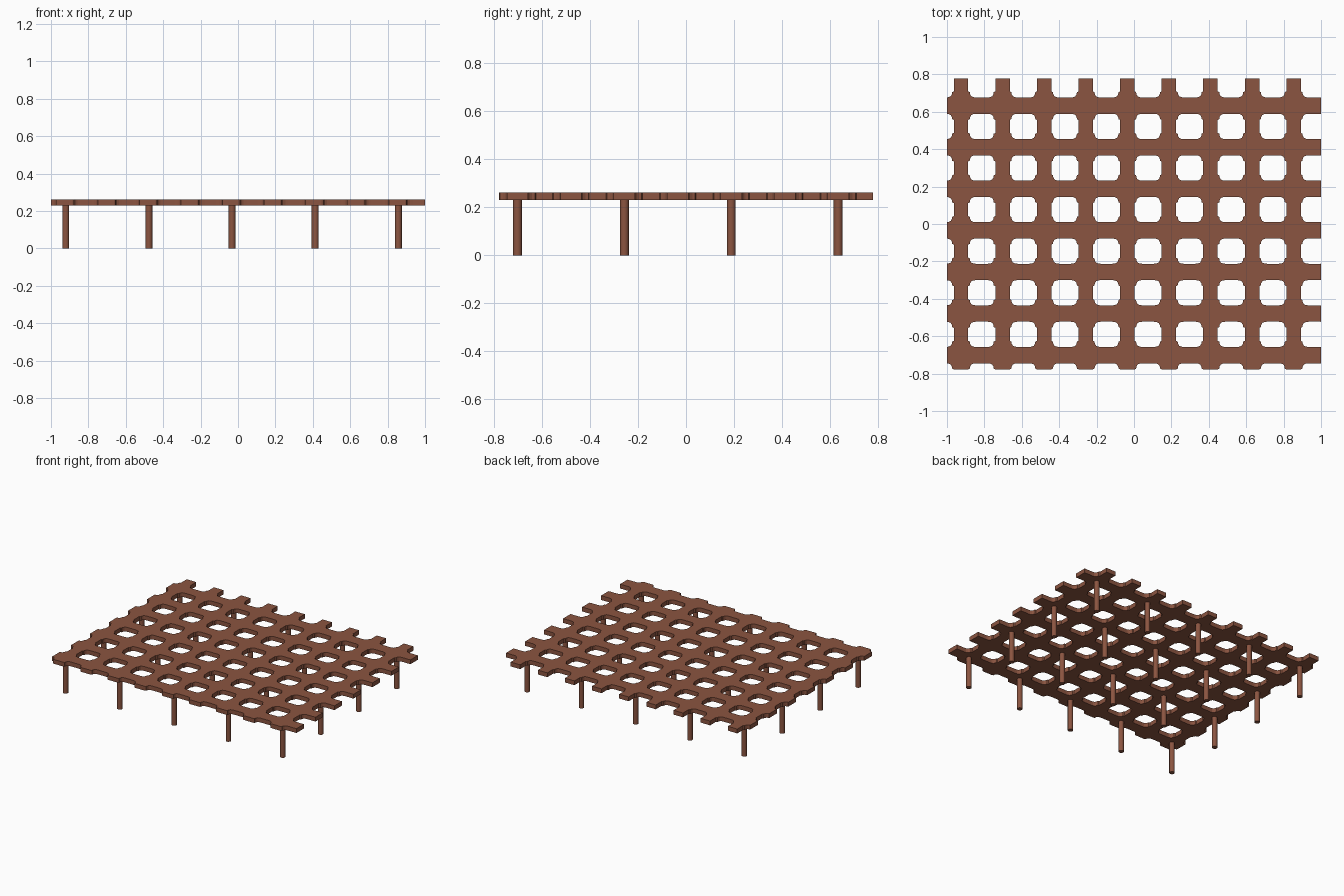
import bpy, bmesh

if "Cube" in bpy.data.objects:
    bpy.data.objects.remove(bpy.data.objects["Cube"])

P = 0.2223                 # grid pitch
X0, Y0 = -0.925, -0.701    # first crossing
Z0, Z1 = 0.23, 0.262       # slab bottom and top

wood = bpy.data.materials.new("brown wood")
wood.diffuse_color = (0.26, 0.09, 0.052, 1)
wood.use_nodes = True
wood.node_tree.nodes["Principled BSDF"].inputs["Base Color"].default_value = wood.diffuse_color


def make(name, bm):
    bmesh.ops.recalc_face_normals(bm, faces=bm.faces)
    me = bpy.data.meshes.new(name)
    bm.to_mesh(me)
    bm.free()
    me.materials.append(wood)
    ob = bpy.data.objects.new(name, me)
    bpy.context.collection.objects.link(ob)
    return ob


def prism(bm, pts, z0, z1):
    lo = [bm.verts.new((x, y, z0)) for x, y in pts]
    hi = [bm.verts.new((x, y, z1)) for x, y in pts]
    bm.faces.new(lo[::-1])
    bm.faces.new(hi)
    n = len(pts)
    for i in range(n):
        j = (i + 1) % n
        bm.faces.new((lo[i], lo[j], hi[j], hi[i]))


# Lattice top: flat slab
bm = bmesh.new()
prism(bm, [(-1, -0.777), (1, -0.777), (1, 0.777), (-1, 0.777)], Z0, Z1)
top = make("lattice_top", bm)

# Rounded hole with small steps by the crossings; rim holes make open notches
q = [(0.0725, 0.035), (0.064, 0.039), (0.062, 0.051), (0.056, 0.061),
     (0.045, 0.066), (0.03, 0.0675)]
hole = (q + [(-x, y) for x, y in q[::-1]] + [(-x, -y) for x, y in q]
        + [(x, -y) for x, y in q[::-1]])
bm = bmesh.new()
for i in range(10):
    for j in range(8):
        cx, cy = X0 + (i - 0.5) * P, Y0 + (j - 0.5) * P
        prism(bm, [(cx + x, cy + y) for x, y in hole], Z0 - 0.1, Z1 + 0.1)
cutter = make("hole_cutter", bm)
cutter.hide_render = True
cutter.hide_viewport = True

mod = top.modifiers.new("holes", 'BOOLEAN')
mod.operation = 'DIFFERENCE'
mod.solver = 'EXACT'
mod.object = cutter

# Legs under every second crossing
for i in range(5):
    for j in range(4):
        bpy.ops.mesh.primitive_cylinder_add(
            vertices=16, radius=0.0185, depth=Z0 + 0.005,
            location=(X0 + 2 * i * P + 0.004, Y0 + 2 * j * P, (Z0 + 0.005) / 2))
        leg = bpy.context.object
        leg.name = f"leg_{i}_{j}"
        leg.data.materials.append(wood)
        bpy.ops.object.shade_smooth_by_angle()
